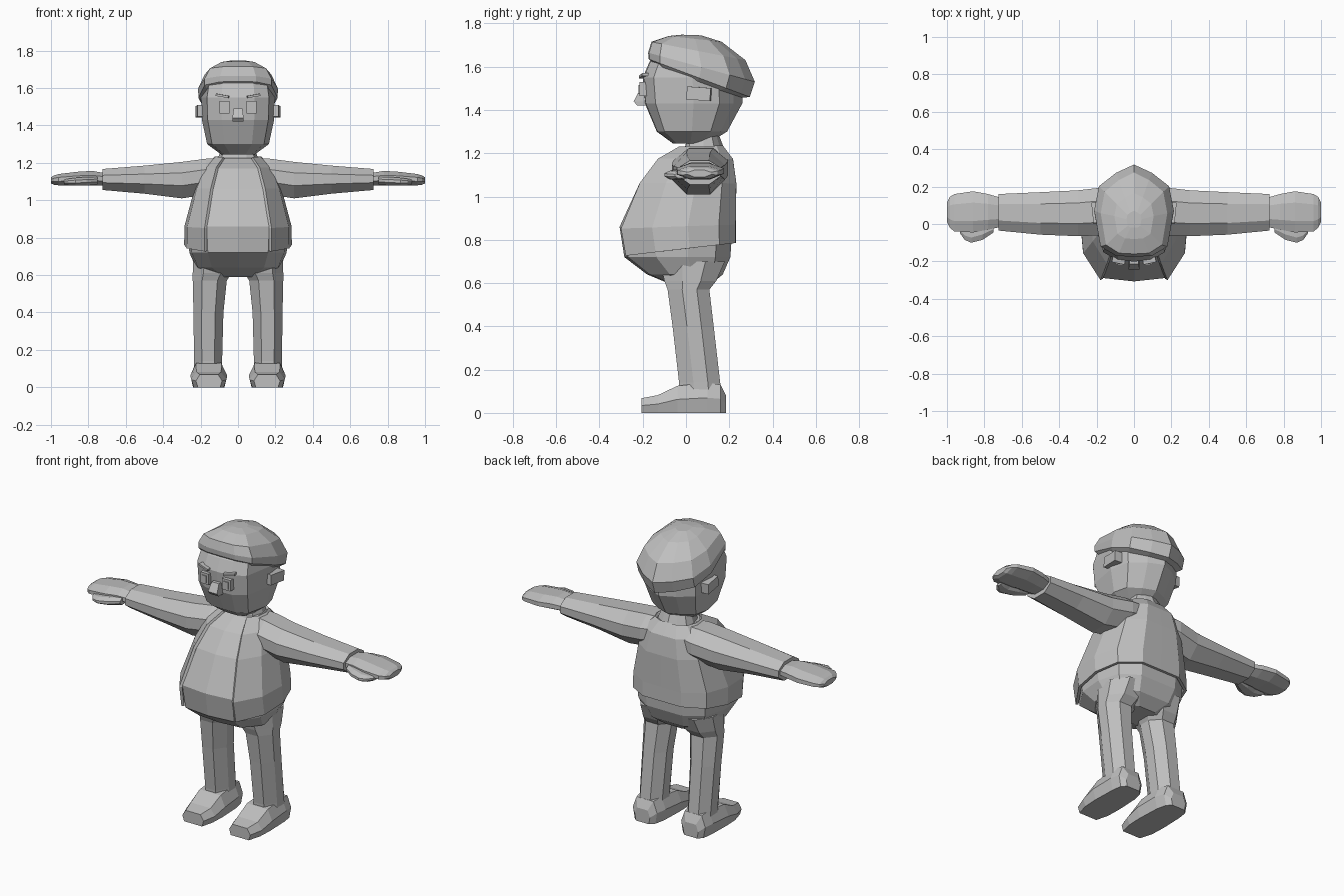
import bpy, bmesh, math
from mathutils import Vector, Matrix

grey = bpy.data.materials.new("plain_grey")
grey.diffuse_color = (0.52, 0.52, 0.52, 1)


def finish(name, bm, mirror=False):
    bmesh.ops.recalc_face_normals(bm, faces=bm.faces)
    me = bpy.data.meshes.new(name)
    bm.to_mesh(me)
    bm.free()
    me.materials.append(grey)
    ob = bpy.data.objects.new(name, me)
    bpy.context.collection.objects.link(ob)
    if mirror:
        ob.modifiers.new("mirror", 'MIRROR').use_mirror_merge = False
    return ob


def loft(name, rings, closed=True, mirror=False):
    """Skin a list of equal-length point rings; closed rings get end caps."""
    bm = bmesh.new()
    vs = [[bm.verts.new(p) for p in r] for r in rings]
    n = len(vs[0])
    for a, b in zip(vs, vs[1:]):
        for i in range(n if closed else n - 1):
            j = (i + 1) % n
            bm.faces.new((a[i], a[j], b[j], b[i]))
    if closed:
        bm.faces.new(vs[0])
        bm.faces.new(vs[-1])
    return finish(name, bm, mirror)


def both(half):
    """Complete a half outline (front to back) with its mirror image."""
    return half + [(-x, y) for x, y in reversed(half) if x > 0]


def level(shape, zf, zb, y0, y1, rx):
    """Horizontal ring, height zf at the front and zb at the back."""
    return [Vector((x * rx, (y0 + y1) / 2 + y * (y1 - y0) / 2,
                    zf + (zb - zf) * (y + 1) / 2)) for x, y in shape]


def tube(name, axis, shape, sections):
    """Mirrored limb along an axis; sections are (pos, a0, a1, b0, b1)."""
    rings = []
    for pos, a0, a1, b0, b1 in sections:
        ring = []
        for u, v in shape:
            p = [(a0 + a1) / 2 + u * (a1 - a0) / 2, (b0 + b1) / 2 + v * (b1 - b0) / 2]
            p.insert(axis, pos)
            ring.append(Vector(p))
        rings.append(ring)
    return loft(name, rings, mirror=True)


def box(name, centre, size, tilt=(0, 0, 0), mirror=True):
    bm = bmesh.new()
    rot = Matrix.Identity(4)
    for ang, ax in zip(tilt, 'XYZ'):
        rot = Matrix.Rotation(math.radians(ang), 4, ax) @ rot
    mat = Matrix.Translation(centre) @ rot @ Matrix.Diagonal((*size, 1))
    bmesh.ops.create_cube(bm, size=1, matrix=mat)
    return finish(name, bm, mirror)


HEAD = both([(0, -1), (.45, -.98), (.84, -.78), (1, 0), (.88, .53), (.45, .82), (0, 1)])
BODY = both([(0, -1), (.62, -.93), (.95, -.4), (1, .2), (.85, .72), (.45, 1), (0, 1.0)])
OCT = [(-1, -.3), (-.45, -1), (.45, -1), (1, -.3), (1, .4), (.45, 1), (-.45, 1), (-1, .4)]
SHOE = [(-.85, -1), (.85, -1), (1, 0), (.7, 1), (-.7, 1), (-1, 0)]

# Head and neck
loft("head", [level(HEAD, z, z, y0, y1, r) for z, y0, y1, r in (
    (1.245, -.06, .1, .09), (1.30, -.135, .19, .165), (1.43, -.19, .26, .193),
    (1.55, -.2, .26, .197), (1.62, -.17, .24, .185), (1.68, -.12, .2, .14))])
loft("neck", [level(HEAD, zf, zb, y0, y1, r) for zf, zb, y0, y1, r in (
    (1.15, 1.17, -.04, .19, .14), (1.205, 1.225, -.01, .175, .11), (1.29, 1.29, .01, .15, .085))])

# Hair cap with a rim sloping down to the back
loft("hair", [level(HEAD, *r) for r in (
    (1.60, 1.455, -.14, .24, .185), (1.635, 1.46, -.172, .295, .212),
    (1.665, 1.53, -.175, .318, .213), (1.715, 1.63, -.16, .275, .178),
    (1.742, 1.715, -.08, .165, .105), (1.748, 1.745, -.02, .07, .04))])

# Face details
box("ear", (.2, .06, 1.475), (.045, .11, .06), (-4, 0, -6))
box("eye", (.072, -.195, 1.497), (.055, .04, .065))
box("pupil", (.072, -.216, 1.495), (.03, .009, .042))
box("eyebrow", (.082, -.193, 1.558), (.07, .035, .012), (0, -10, 12))
loft("nose", [level([(-1, -1), (1, -1), (1, 1), (-1, 1)], z, z, y0, -.17, r)
              for z, y0, r in ((1.42, -.225, .03), (1.44, -.242, .03), (1.49, -.215, .024))])

# Torso with round belly and hips
loft("torso", [level(BODY, z, z, y0, y1, r) for z, y0, y1, r in (
    (.59, -.06, .11, .12), (.64, -.18, .17, .225), (.72, -.285, .205, .26),
    (.86, -.307, .215, .27), (1.06, -.215, .218, .215), (1.17, -.13, .205, .17),
    (1.225, -.03, .16, .11))])

# Open jacket: body outline without its front centre point
jacket = loft("jacket", [level(BODY[1:], *r) for r in (
    (.725, .785, -.292, .222, .28), (.85, .87, -.315, .222, .278),
    (1.06, 1.06, -.225, .225, .225), (1.17, 1.17, -.138, .21, .18),
    (1.225, 1.23, -.035, .165, .12))], closed=False)
shell = jacket.modifiers.new("thickness", 'SOLIDIFY')
shell.thickness = .016
shell.offset = 0

# Arms and hands
tube("sleeve", 0, OCT, [
    (.10, -.04, .19, 1.05, 1.225), (.17, -.06, .195, 1.03, 1.222), (.3, -.065, .18, 1.01, 1.205),
    (.5, -.057, .17, 1.035, 1.185), (.725, -.035, .16, 1.055, 1.167)])
tube("hand", 0, OCT, [
    (.71, -.015, .14, 1.08, 1.145), (.78, -.03, .16, 1.078, 1.157), (.86, -.045, .175, 1.08, 1.152),
    (.96, -.04, .16, 1.08, 1.14), (.985, -.02, .145, 1.083, 1.132), (1.0, .01, .115, 1.09, 1.122)])
tube("thumb", 0, OCT, [
    (.75, -.045, .02, 1.085, 1.125), (.81, -.085, .02, 1.078, 1.125),
    (.87, -.1, 0, 1.078, 1.12), (.905, -.085, 0, 1.08, 1.115), (.93, -.05, 0, 1.085, 1.11)])

# Legs and shoes
tube("leg", 2, OCT, [
    (.08, .085, .235, -.03, .165), (.14, .085, .235, -.032, .158), (.4, .078, .238, -.062, .128),
    (.57, .06, .242, -.085, .108), (.61, .035, .242, -.1, .14), (.7, .01, .24, -.12, .18)])
tube("shoe", 1, SHOE, [
    (-.205, .085, .225, 0, .068), (-.13, .062, .25, 0, .082), (-.04, .058, .255, 0, .125),
    (.1, .065, .25, 0, .14), (.16, .08, .24, 0, .13), (.185, .11, .21, 0, .08)])
